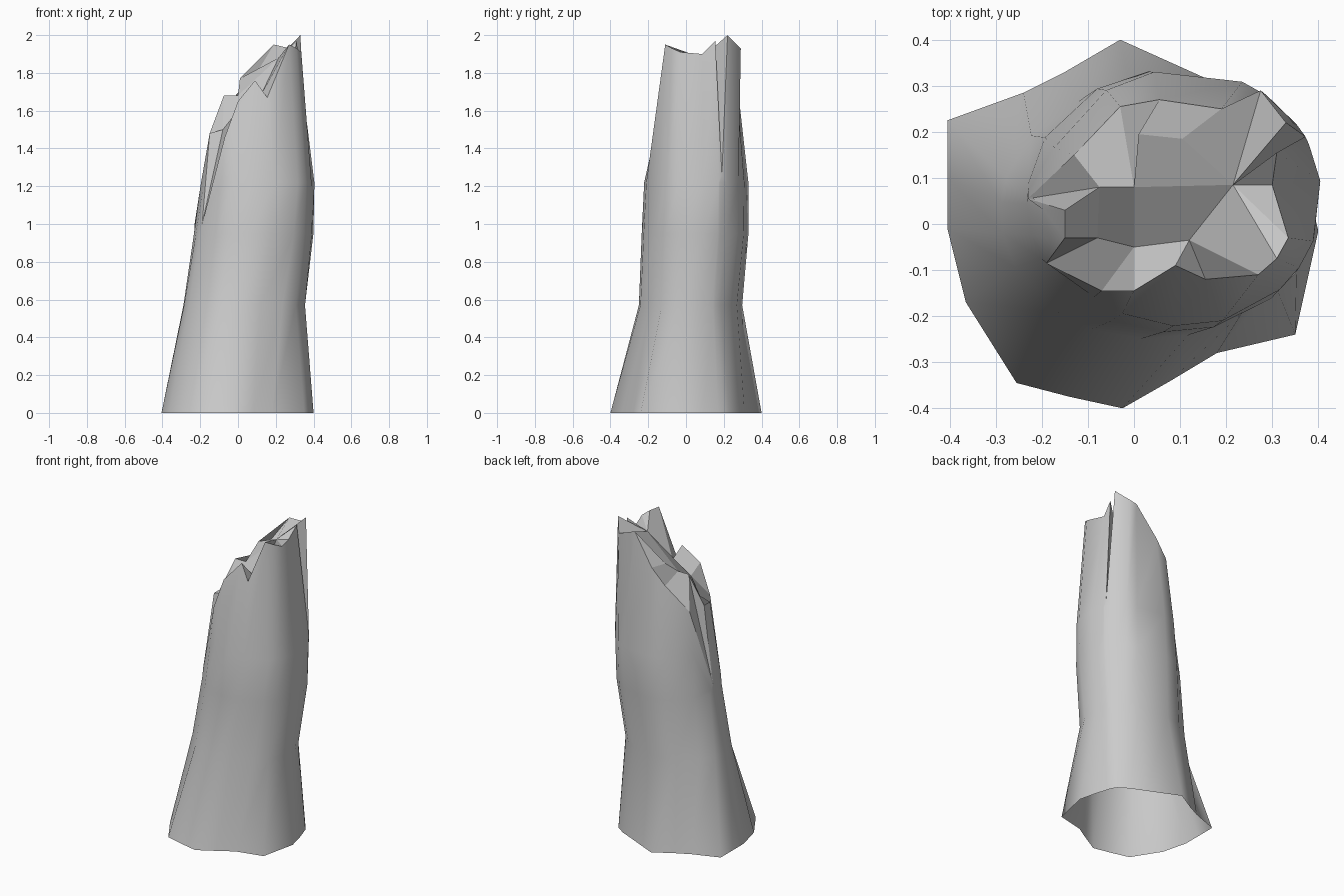
import bpy, bmesh, math
from mathutils import Vector

if "Cube" in bpy.data.objects:
    bpy.data.objects.remove(bpy.data.objects["Cube"])

# Columns around the trunk: broken rim x, y, z, foot x, y, core point it slopes to
columns = [
    (.335, -.03, 1.91, .40, -.015, 2), (.30, .085, 1.90, .375, .09, 2),
    (.31, .155, 1.97, .35, .17, 2), (.372, .19, 1.26, .34, .20, 2),
    (.33, .22, 2.0, .32, .23, 2), (.275, .29, 1.93, .26, .27, 2),
    (.19, .25, 1.95, .17, .31, 7), (.055, .27, 1.76, -.03, .40, 6),
    (-.03, .255, 1.66, -.15, .33, 1), (-.13, .15, 1.48, -.24, .285, 0),
    (-.23, .055, 1.0, -.405, .225, 0), (-.15, .03, 1.48, -.405, .10, 0),
    (-.15, -.03, 1.48, -.405, -.01, 5), (-.19, -.085, 1.0, -.365, -.17, 5),
    (-.07, -.145, 1.46, -.255, -.345, 4), (0, -.145, 1.65, -.14, -.375, 4),
    (.09, -.09, 1.76, -.025, -.40, 3), (.155, -.12, 1.67, .08, -.34, 3),
    (.27, -.11, 1.95, .18, -.28, 3), (.31, -.075, 1.93, .35, -.24, 2),
]
# Splintered core points
core = [(-.075, .08, 1.68), (0, .08, 1.68), (.215, .085, 1.88), (.12, -.035, 1.68),
        (0, -.05, 1.6), (-.08, -.03, 1.5), (.01, .195, 1.77), (.105, .185, 1.81)]
# Oval trunk sections: z, centre x, y, radius x, y
sections = [(.57, .035, .025, .325, .275), (.95, .085, .05, .318, .285),
            (1.22, .105, .057, .302, .279)]

bm = bmesh.new()
strips = []
for rx, ry, rz, fx, fy, _ in columns:
    rim, foot = Vector((rx, ry, rz)), Vector((fx, fy, 0))
    rim_dir = Vector((rx - .1, ry - .06)).normalized()
    foot_dir = Vector((fx, fy)).normalized()
    pts = [foot]
    for z, cx, cy, a, b in sections:
        if z >= rz:
            pts.append(pts[-1].lerp(rim, .5))
            continue
        d = foot_dir.lerp(rim_dir, z / 1.3).normalized()
        pts.append(Vector((cx + a * d.x, cy + b * d.y, z)))
    pts.append(rim)
    strips.append([bm.verts.new(p) for p in pts])
core_v = [bm.verts.new(p) for p in core]


def face(vs, smooth):
    vs = list(dict.fromkeys(vs))
    if len(vs) > 2:
        bm.faces.new(vs).smooth = smooth


# Bark wall and broken rim
for i, s in enumerate(strips):
    j = (i + 1) % len(strips)
    t = strips[j]
    for k in range(len(s) - 1):
        face([s[k], t[k], t[k + 1], s[k + 1]], True)
    face([s[-1], t[-1], core_v[columns[j][5]], core_v[columns[i][5]]], False)

# Core top
for ids in [(2, 7, 6, 1), (1, 0, 5, 4), (2, 1, 4, 3)]:
    face([core_v[n] for n in ids], False)

bmesh.ops.recalc_face_normals(bm, faces=bm.faces)
if sum(f.normal.x * f.calc_center_median().x for f in bm.faces) < 0:
    bmesh.ops.reverse_faces(bm, faces=bm.faces)
mesh = bpy.data.meshes.new("broken_tree_stump")
bm.to_mesh(mesh)
bm.free()
stump = bpy.data.objects.new("broken_tree_stump", mesh)
bpy.context.collection.objects.link(stump)

# Keep the splintered edges crisp
for e in mesh.edges:
    e.use_edge_sharp = False
flat = {k for p in mesh.polygons if not p.use_smooth for k in p.edge_keys}
for e in mesh.edges:
    if e.key in flat:
        e.use_edge_sharp = True
